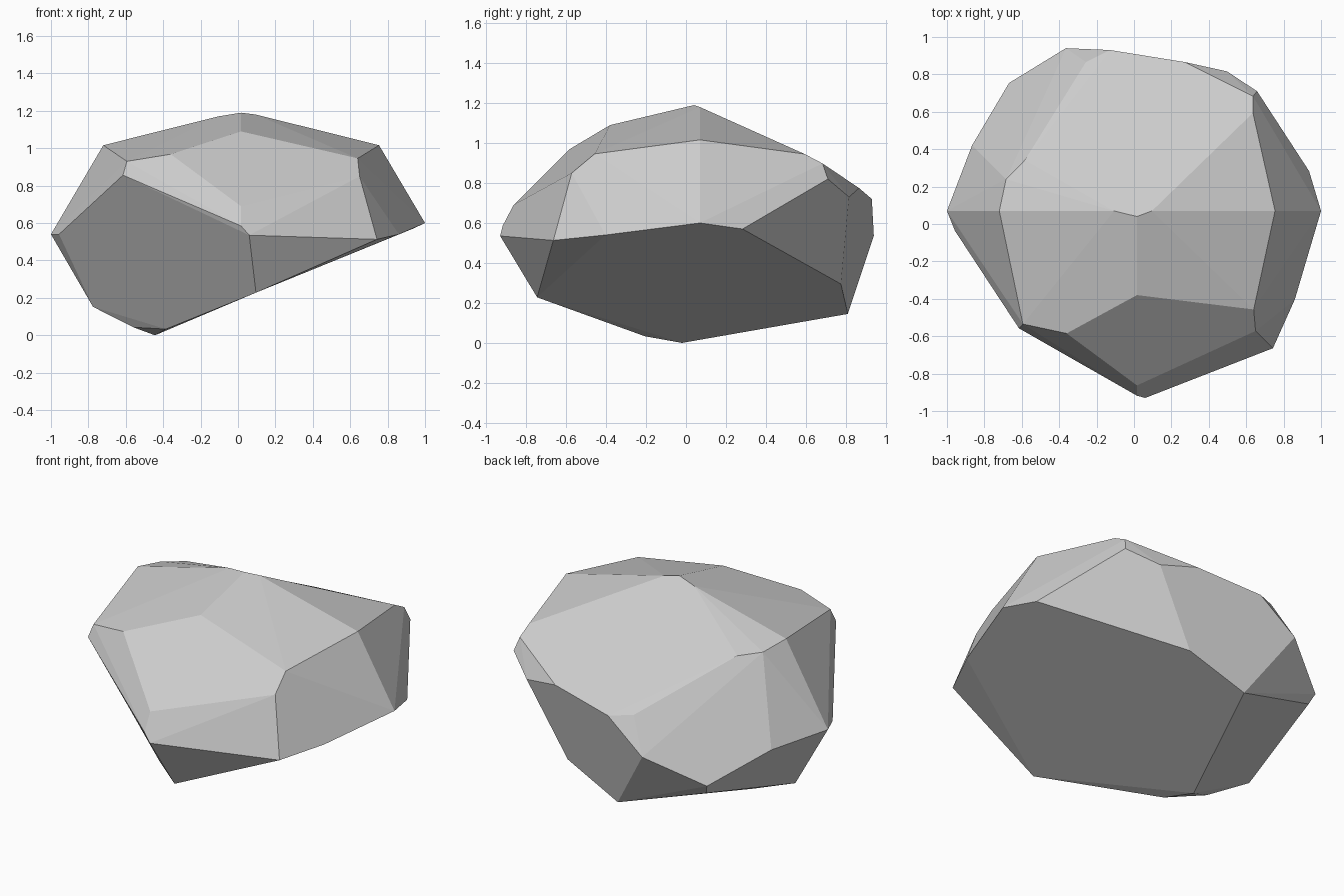
import bpy
import bmesh
import math
from mathutils import Vector

# Remove the default cube only
default_cube = bpy.data.objects.get("Cube")
if default_cube is not None:
    bpy.data.objects.remove(default_cube, do_unlink=True)


def make_material(name, colour):
    material = bpy.data.materials.new(name)
    material.use_nodes = True
    material.diffuse_color = colour
    shader = next(node for node in material.node_tree.nodes
                  if node.type == "BSDF_PRINCIPLED")
    shader.inputs["Base Color"].default_value = colour
    shader.inputs["Roughness"].default_value = 0.9
    return material


def chiselled_stone(name, corner_groups, material, flatness):
    """Wrap the corners (in hundredths of a unit) in a faceted convex skin."""
    bm = bmesh.new()
    for group in corner_groups:
        for corner in group:
            bm.verts.new(Vector(corner) / 100)
    bmesh.ops.convex_hull(bm, input=bm.verts[:])

    # Drop corners left inside the skin
    loose = [vert for vert in bm.verts if not vert.link_faces]
    bmesh.ops.delete(bm, geom=loose, context="VERTS")

    # Join coplanar triangles into broad flat facets
    bmesh.ops.dissolve_limit(bm, angle_limit=flatness,
                             verts=bm.verts[:], edges=bm.edges[:])
    bmesh.ops.recalc_face_normals(bm, faces=bm.faces[:])
    for face in bm.faces:
        face.smooth = False

    mesh = bpy.data.meshes.new(name)
    bm.to_mesh(mesh)
    bm.free()
    mesh.materials.append(material)
    stone = bpy.data.objects.new(name, mesh)
    bpy.context.scene.collection.objects.link(stone)
    return stone


# Low ridge along the top
crown = [(-72, 7, 101.6), (-10.7, 7, 117), (1.6, 4, 119), (9.6, 7, 118), (75.4, 7, 101.6)]

# Front shoulder and nose
front_shoulder = [(-59.4, -53.5, 93), (-61.5, -55.8, 85.6), (-36, -58.5, 96.8),
                  (1.6, -38, 109), (64, -45.7, 94.6), (65, -57.2, 85)]
nose = [(1.6, -86.3, 69), (1.6, -91.8, 58.5), (6, -93, 53.5), (9.6, -74.5, 22.8)]

# Back shoulder, sloping down to the rear
back_shoulder = [(-68.4, 24, 99), (-58.3, 34.2, 98), (63.6, 59.4, 94.5),
                 (63.6, 68.3, 89.8), (65.8, 71, 82), (27, 86.6, 77.5),
                 (49.7, 81.6, 73), (-25.7, 86.6, 73.5), (-12.8, 93, 72)]

# Widest band around the sides
waist = [(-100, 7, 54), (-95.7, -3.7, 54), (74.3, -66.4, 51.3), (86, -40.3, 54),
         (100, 7, 60), (93.6, 28.3, 57), (-36.4, 94, 53.5),
         (-66.8, 75.4, 37), (-86.6, 42, 51.5)]

# Slanted underside
keel = [(-38.5, -20.5, 3.3), (-44.4, -2, 0), (-56, -4.8, 4.3), (-77.5, 6, 15.2),
        (25, 77.5, 29.5), (-11, 81, 14.5), (-64.3, 72.5, 31)]

stone_grey = make_material("stone grey", (0.6, 0.6, 0.6, 1))
chiselled_stone("boulder",
                [crown, front_shoulder, nose, back_shoulder, waist, keel],
                stone_grey, math.radians(3))
